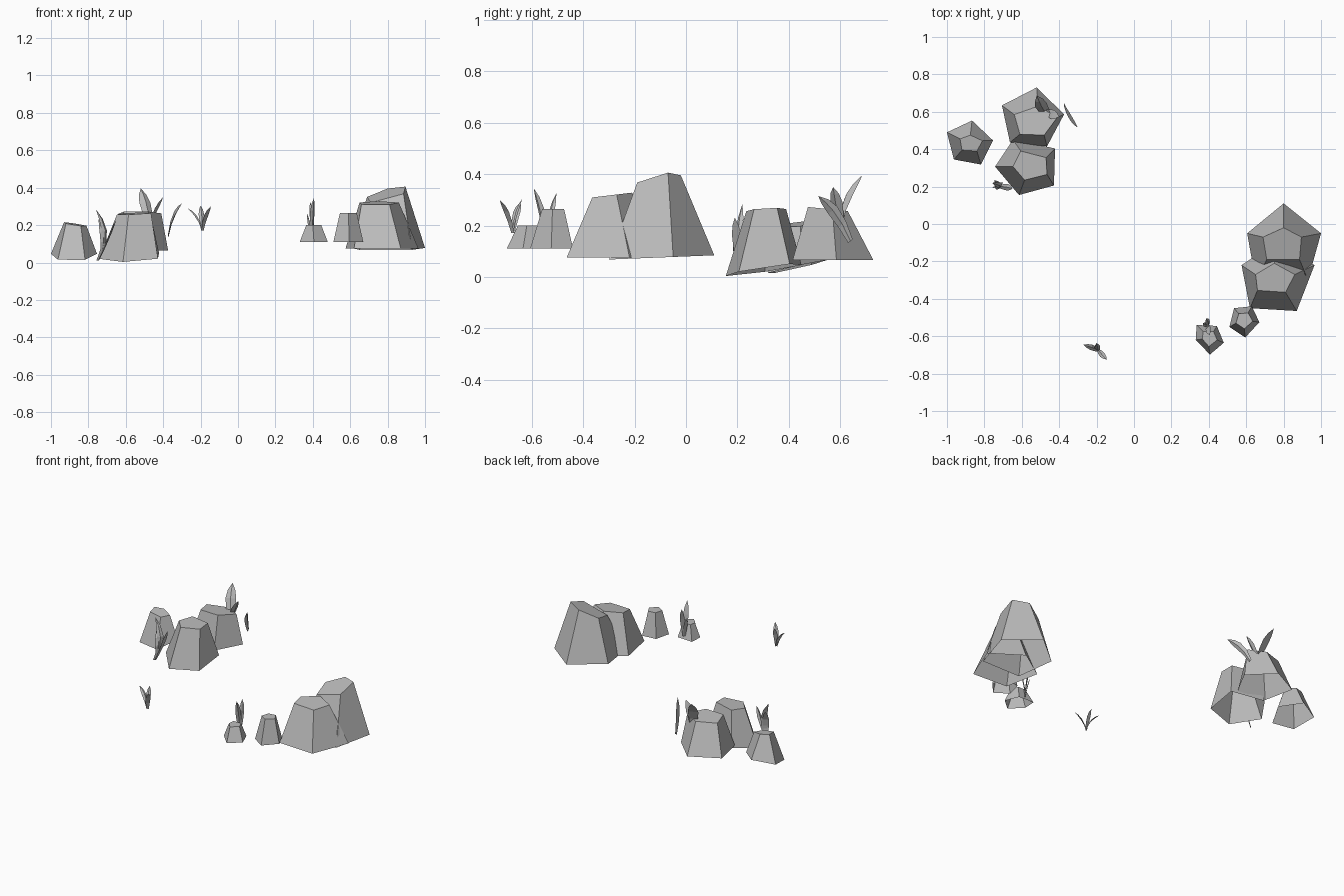
import bpy
import bmesh
from mathutils import Vector

# Remove the default cube only
cube = bpy.data.objects.get("Cube")
if cube:
    bpy.data.objects.remove(cube, do_unlink=True)

# Single stone grey shared by all parts
grey = bpy.data.materials.new("stone_grey")
grey.use_nodes = True
grey_value = (0.5, 0.5, 0.5, 1.0)
grey.diffuse_color = grey_value
grey.node_tree.nodes["Principled BSDF"].inputs["Base Color"].default_value = grey_value


def finish(name, bm):
    """Turn a bmesh into a flat shaded object with the shared material."""
    bmesh.ops.recalc_face_normals(bm, faces=bm.faces)
    mesh = bpy.data.meshes.new(name)
    bm.to_mesh(mesh)
    bm.free()
    mesh.materials.append(grey)
    obj = bpy.data.objects.new(name, mesh)
    bpy.context.scene.collection.objects.link(obj)
    return obj


def on_plane(outline, height, slope_x=0, slope_y=0):
    """Lift a flat outline onto a tilted plane through its centroid."""
    count = len(outline)
    middle_x = sum(x for x, y in outline) / count
    middle_y = sum(y for x, y in outline) / count
    return [
        (x, y, height + slope_x * (x - middle_x) + slope_y * (y - middle_y))
        for x, y in outline
    ]


def bridge(bm, lower, upper):
    """Join two rings of vertices with side faces."""
    count = len(lower)
    for i in range(count):
        j = (i + 1) % count
        bm.faces.new((lower[i], lower[j], upper[j], upper[i]))


def rock(name, base, base_plane, top, top_plane):
    """Faceted five-sided boulder shell, open underneath, tapering to a flat top."""
    bm = bmesh.new()
    lower = [bm.verts.new(p) for p in on_plane(base, *base_plane)]
    upper = [bm.verts.new(p) for p in on_plane(top, *top_plane)]
    bm.faces.new(upper)
    bridge(bm, lower, upper)
    return finish(name, bm)


def blade(name, root, bend, tip, width, across=None):
    """Pointed leaf with a thin triangular section, swept along a bent path."""
    root, bend, tip = Vector(root), Vector(bend), Vector(tip)
    chord = tip - root
    side = Vector(across) if across else chord.cross(Vector((0, 0, 1)))
    side.normalize()
    ridge = side.cross(chord).normalized()
    bm = bmesh.new()
    rings = []
    for t, swell in ((0, 0.5), (0.3, 0.85), (0.6, 1), (0.82, 0.7)):
        centre = root * (1 - t) ** 2 + bend * 2 * t * (1 - t) + tip * t * t
        half = side * width * swell / 2
        rings.append([
            bm.verts.new(centre - half),
            bm.verts.new(centre + half),
            bm.verts.new(centre + ridge * width * swell / 5),
        ])
    bm.faces.new(rings[0])
    for lower, upper in zip(rings, rings[1:]):
        bridge(bm, lower, upper)
    point = bm.verts.new(tip)
    last = rings[-1]
    for i in range(3):
        bm.faces.new((last[i], last[(i + 1) % 3], point))
    return finish(name, bm)


# Left cluster: a tall boulder behind a wide one, with two small stones
rock("tall_boulder",
     [(.8, .11), (1, -.05), (.93, -.3), (.65, -.3), (.605, -.05)], (.075, 0, .04),
     [(.8, -.02), (.895, -.07), (.885, -.19), (.71, -.19), (.69, -.07)], (.368, .27, .3))
rock("wide_boulder",
     [(.77, -.09), (.965, -.22), (.87, -.465), (.62, -.45), (.575, -.22)], (.075,),
     [(.75, -.21), (.86, -.27), (.81, -.365), (.66, -.355), (.65, -.27)], (.318, 0, .12))
rock("small_stone",
     [(.535, -.45), (.63, -.44), (.67, -.525), (.595, -.607), (.51, -.55)], (.11,),
     [(.56, -.48), (.61, -.475), (.635, -.52), (.59, -.56), (.545, -.53)], (.265,))
rock("pebble",
     [(.335, -.54), (.443, -.545), (.48, -.635), (.406, -.698), (.33, -.62)], (.11,),
     [(.37, -.575), (.425, -.575), (.445, -.62), (.4, -.655), (.365, -.615)], (.2,))

# Right cluster: three boulders, the front two leaning slightly
rock("front_boulder",
     [(-.743, .307), (-.615, .155), (-.428, .206), (-.422, .404), (-.647, .45)], (.028, .05, .15),
     [(-.647, .307), (-.585, .235), (-.465, .265), (-.47, .355), (-.605, .39)], (.262, .05, .06))
rock("back_boulder",
     [(-.706, .634), (-.52, .73), (-.374, .586), (-.465, .415), (-.663, .436)], (.065,),
     [(-.64, .585), (-.513, .63), (-.41, .57), (-.48, .475), (-.61, .48)], (.265, 0, -.1))
rock("side_boulder",
     [(-1, .49), (-.866, .553), (-.754, .447), (-.818, .318), (-.963, .345)], (.038, .04, .23),
     [(-.93, .455), (-.875, .475), (-.81, .445), (-.84, .39), (-.92, .395)], (.205, -.15, .1))

# Lone tuft at the front
tuft = (-.19, -.675, .17)
blade("front_tuft_right_blade", tuft, (-.21, -.665, .25), (-.27, -.645, .29), .03)
blade("front_tuft_left_blade", tuft, (-.18, -.69, .25), (-.145, -.725, .3), .03)
blade("front_tuft_back_blade", tuft, (-.195, -.665, .25), (-.2, -.637, .305), .03)

# Tuft behind the pebble
tuft = (.395, -.545, .13)
diagonal = (.7, .7, 0)
blade("pebble_tuft_front_blade", tuft, (.39, -.55, .25), (.406, -.593, .345), .035, diagonal)
blade("pebble_tuft_back_blade", tuft, (.4, -.53, .24), (.385, -.505, .325), .03, diagonal)
blade("pebble_tuft_short_blade", tuft, (.38, -.54, .2), (.37, -.53, .26), .025)

# Tuft in front of the right cluster
tuft = (-.75, .2, .01)
blade("cluster_tuft_outer_blade", tuft, (-.67, .2, .14), (-.76, .22, .285), .04, diagonal)
blade("cluster_tuft_inner_blade", (-.72, .2, .06), (-.68, .2, .15), (-.65, .19, .23), .035)
blade("cluster_tuft_short_blade", (-.73, .2, .05), (-.71, .18, .15), (-.745, .235, .23), .04, diagonal)

# Tuft growing over the back boulder, with one drooping blade beside it
tuft = (-.47, .6, .2)
blade("back_tuft_tall_blade", tuft, (-.49, .61, .3), (-.52, .687, .396), .065, (.9, .4, 0))
blade("back_tuft_left_blade", tuft, (-.45, .59, .28), (-.4, .573, .35), .05, (.3, .9, 0))
blade("back_tuft_drooping_blade", (-.375, .64, .14), (-.36, .59, .26), (-.3, .515, .315), .045, (0, .8, .6))
